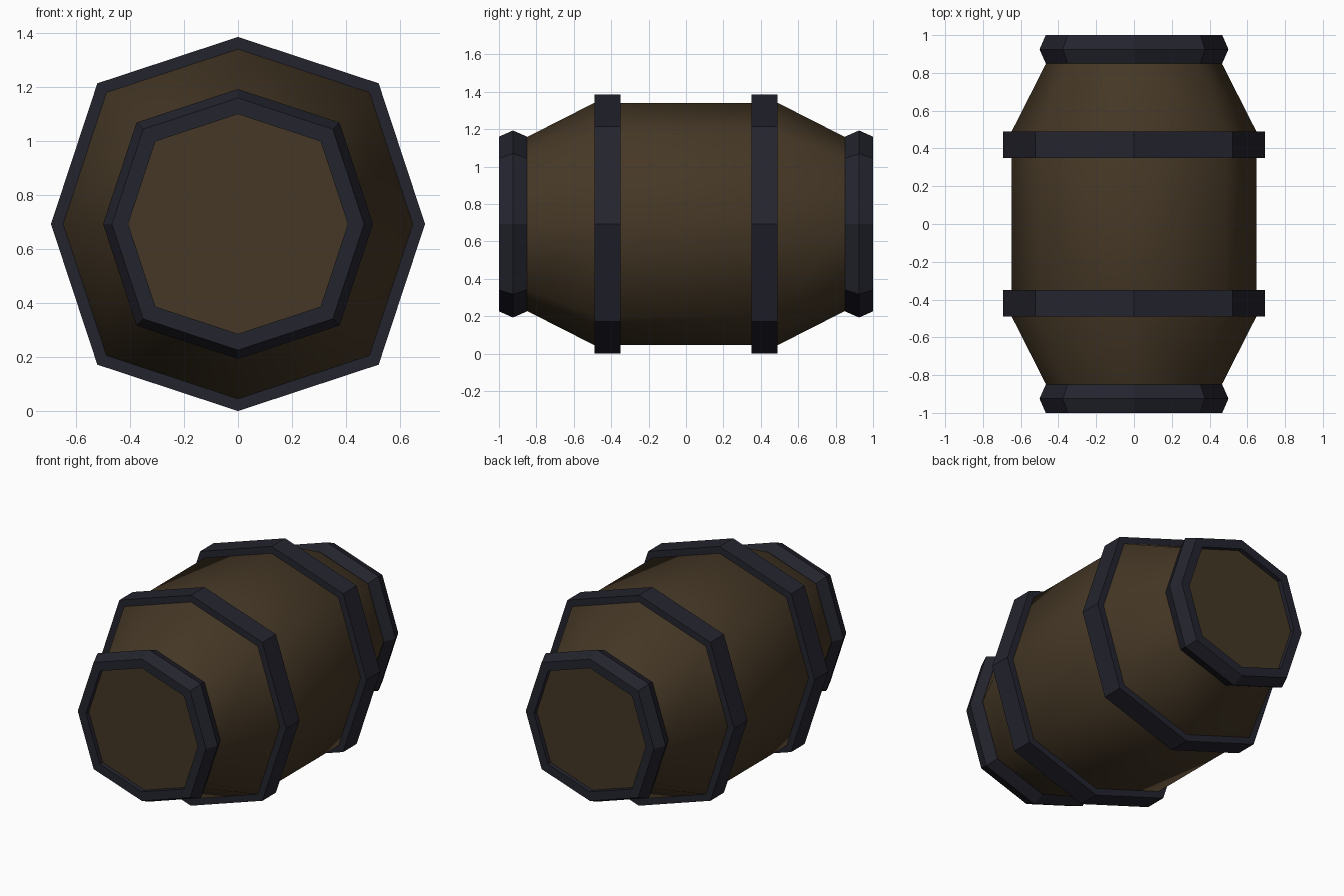
import bpy, bmesh

if "Cube" in bpy.data.objects:
    bpy.data.objects.remove(bpy.data.objects["Cube"])

AXIS_Z = 0.693
# eight-point ring section, slightly squarer than a regular octagon
D = 0.752
SECTION = [(1, 0), (D, D), (0, 1), (-D, D), (-1, 0), (-D, -D), (0, -1), (D, -D)]


def material(name, rgb):
    m = bpy.data.materials.new(name)
    m.diffuse_color = (*rgb, 1)
    m.use_nodes = True
    m.node_tree.nodes["Principled BSDF"].inputs["Base Color"].default_value = m.diffuse_color
    return m


wood = material("dark_wood", (0.060, 0.039, 0.019))
iron = material("dark_iron", (0.0175, 0.0175, 0.028))


def lathe(name, profile, mat, closed=False, smooth=False, caps=False):
    """Sweep (radius, y) points around the lengthwise axis."""
    bm = bmesh.new()
    rings = [[bm.verts.new((r * x, y, AXIS_Z + r * z)) for x, z in SECTION]
             for r, y in profile]
    n = len(rings)
    for i in range(n if closed else n - 1):
        a, b = rings[i], rings[(i + 1) % n]
        for k in range(8):
            f = bm.faces.new((a[k], a[(k + 1) % 8], b[(k + 1) % 8], b[k]))
            f.smooth = smooth
    if caps:
        bm.faces.new(rings[0])
        bm.faces.new(rings[-1])
    bmesh.ops.recalc_face_normals(bm, faces=bm.faces)
    mesh = bpy.data.meshes.new(name)
    bm.to_mesh(mesh)
    bm.free()
    mesh.materials.append(mat)
    ob = bpy.data.objects.new(name, mesh)
    bpy.context.collection.objects.link(ob)
    return ob


# wooden body with tapered ends and flat heads set just inside the rims
lathe("barrel_body", [(0.435, -0.97), (0.465, -0.85), (0.648, -0.49),
                      (0.648, 0.49), (0.465, 0.85), (0.435, 0.97)],
      wood, smooth=True, caps=True)

for side, s in (("front", -1), ("back", 1)):
    # wide hoop around the belly
    lathe(side + "_hoop", [(0.64, s * 0.35), (0.693, s * 0.35),
                           (0.693, s * 0.49), (0.64, s * 0.49)], iron, closed=True)
    # end rim with a ridge around its middle
    lathe(side + "_rim", [(0.407, s * 0.85), (0.467, s * 0.85), (0.5, s * 0.925),
                          (0.467, s * 1.0), (0.407, s * 1.0)], iron, closed=True)
